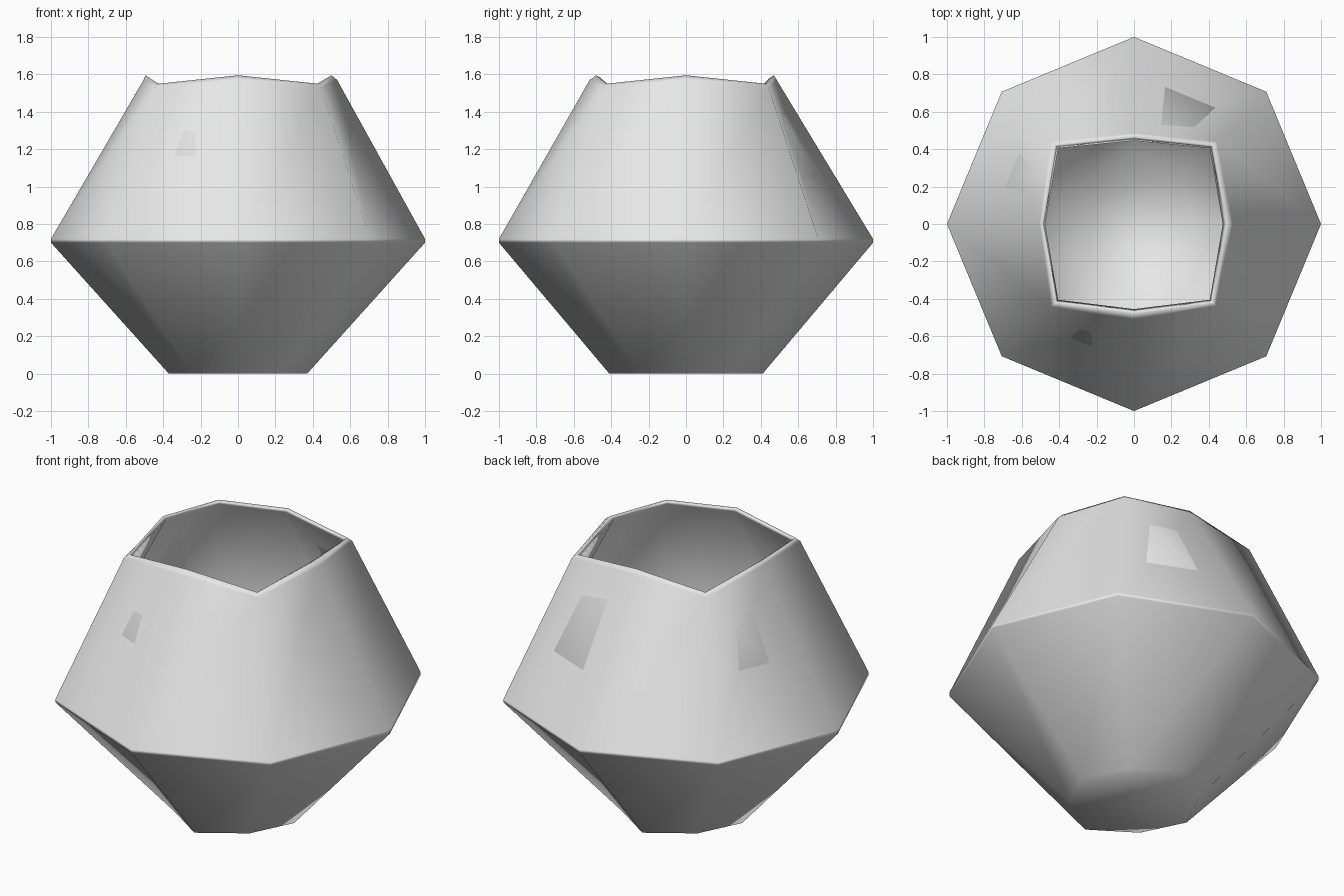
import bpy, bmesh, math

cube = bpy.data.objects.get("Cube")
if cube:
    bpy.data.objects.remove(cube)

clay = bpy.data.materials.new("light_grey")
clay.use_nodes = True
grey = (0.8, 0.8, 0.8, 1)
clay.diffuse_color = grey
clay.node_tree.nodes["Principled BSDF"].inputs["Base Color"].default_value = grey


def add_ring(bm, reach, diagonal, z_side, z_corner):
    """Eight points: reach is +x, +y, -x, -y; diagonal is the corner radius."""
    ring = []
    for i in range(8):
        side = i % 2 == 0
        r = reach[i // 2] if side else diagonal
        a = math.radians(45 * i)
        ring.append(bm.verts.new((r * math.cos(a), r * math.sin(a),
                                  z_side if side else z_corner)))
    return ring


def even(x, y):
    return (x, y, x, y)


# Profile of the hollow pot, from the outer base over the rim to the inner floor
profile = [
    (even(0.37, 0.41), 0.35, 0, 0),                            # base
    (even(1, 1), 1, 0.70, 0.70),                               # waist, lower edge
    (even(1, 1), 1, 0.72, 0.72),                               # waist, upper edge
    ((0.53, 0.485, 0.505, 0.515), 0.625, 1.57, 1.53),          # rim, outer edge
    ((0.50, 0.47, 0.495, 0.48), 0.60, 1.595, 1.55),            # rim, top
    ((0.475, 0.445, 0.475, 0.455), 0.573, 1.58, 1.535),        # rim, inner edge
    (even(0.96, 0.96), 0.96, 0.71, 0.71),                      # inner waist
    (even(0.35, 0.39), 0.33, 0.04, 0.04),                      # inner floor
]

bm = bmesh.new()
rings = [add_ring(bm, *row) for row in profile]
for low, high in zip(rings, rings[1:]):
    for i in range(8):
        j = (i + 1) % 8
        bm.faces.new((low[i], low[j], high[j], high[i]))
bm.faces.new(list(reversed(rings[0])))
bm.faces.new(rings[-1])
for face in bm.faces:
    face.smooth = True

mesh = bpy.data.meshes.new("faceted_pot")
bm.to_mesh(mesh)
bm.free()
mesh.materials.append(clay)
pot = bpy.data.objects.new("faceted_pot", mesh)
bpy.context.collection.objects.link(pot)

# Let the broad walls lead the shading so the waist and rim stay crisp
pot.modifiers.new("wall_shading", 'WEIGHTED_NORMAL').weight = 50
